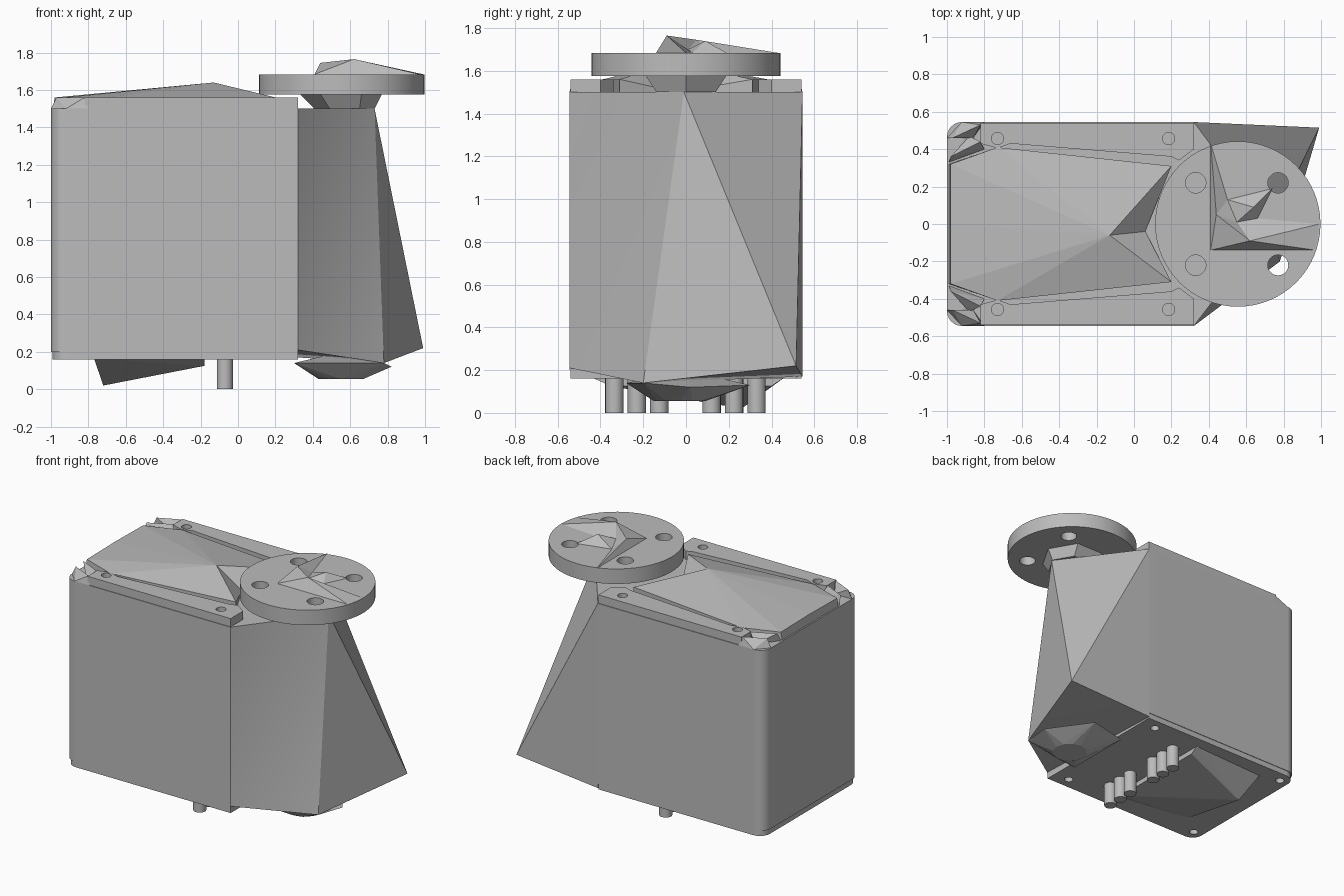
import bpy, bmesh, math

cube = bpy.data.objects.get("Cube")
if cube:
    bpy.data.objects.remove(cube, do_unlink=True)

GREY = (0.5, 0.5, 0.5, 1)
mat = bpy.data.materials.new("light grey plastic")
mat.use_nodes = True
mat.diffuse_color = GREY
mat.node_tree.nodes["Principled BSDF"].inputs["Base Color"].default_value = GREY


def finish(name, bm, smooth=False):
    """Turn a bmesh into a named, coloured object."""
    bmesh.ops.remove_doubles(bm, verts=bm.verts, dist=0.0005)
    bmesh.ops.recalc_face_normals(bm, faces=bm.faces)
    mesh = bpy.data.meshes.new(name)
    bm.to_mesh(mesh)
    bm.free()
    mesh.materials.append(mat)
    for poly in mesh.polygons:
        poly.use_smooth = smooth
    obj = bpy.data.objects.new(name, mesh)
    bpy.context.collection.objects.link(obj)
    if smooth:
        mesh.set_sharp_from_angle(angle=math.radians(30))
        weighted = obj.modifiers.new("even shading", "WEIGHTED_NORMAL")
        weighted.keep_sharp = True


def hull(name, points):
    """Faceted convex solid around a few points."""
    bm = bmesh.new()
    for p in points:
        bm.verts.new(p)
    bmesh.ops.convex_hull(bm, input=bm.verts[:])
    loose = [v for v in bm.verts if not v.link_faces]
    bmesh.ops.delete(bm, geom=loose, context="VERTS")
    finish(name, bm)


def facets(name, points, faces, smooth=False):
    """Surface from lettered points; each word in faces is one face."""
    bm = bmesh.new()
    verts = {key: bm.verts.new(p) for key, p in points.items()}
    for word in faces.split():
        bm.faces.new([verts[key] for key in word])
    finish(name, bm, smooth)


def mirror(side, *points):
    return [(x, side * y, z) for x, y, z in points]


def arc(cx, cy, r, start=0, end=360, n=32):
    full = end - start == 360
    steps = n if full else n + 1
    angles = [math.radians(start + (end - start) * i / n) for i in range(steps)]
    return [(cx + r * math.cos(a), cy + r * math.sin(a)) for a in angles]


def plate(name, outline, z0, z1, holes=()):
    """Extruded outline with round holes through it."""
    curve = bpy.data.curves.new(name, "CURVE")
    curve.dimensions = "2D"
    curve.fill_mode = "BOTH"
    curve.extrude = (z1 - z0) / 2
    for loop in [outline] + [arc(x, y, r, n=20) for x, y, r in holes]:
        spline = curve.splines.new("POLY")
        spline.points.add(len(loop) - 1)
        spline.use_cyclic_u = True
        for point, (x, y) in zip(spline.points, loop):
            point.co = (x, y, 0, 1)
    temp = bpy.data.objects.new(name + " outline", curve)
    bpy.context.collection.objects.link(temp)
    graph = bpy.context.evaluated_depsgraph_get()
    mesh = bpy.data.meshes.new_from_object(temp.evaluated_get(graph))
    bm = bmesh.new()
    bm.from_mesh(mesh)
    bmesh.ops.translate(bm, verts=bm.verts, vec=(0, 0, (z0 + z1) / 2))
    bpy.data.objects.remove(temp, do_unlink=True)
    bpy.data.curves.remove(curve)
    bpy.data.meshes.remove(mesh)
    finish(name, bm, smooth=True)


def case_outline(inset):
    """Rectangle with the two far corners rounded."""
    left, side, r = -1 + inset, 0.545 - inset / 2, 0.08
    return ([(0.32, -side), (0.32, side)]
            + arc(left + r, side - r, r, 90, 180, 6)
            + arc(left + r, r - side, r, 180, 270, 6))


# Main case and its underside plate with screw holes
plate("motor_case", case_outline(0), 0.2, 1.5)
plate("base_plate", case_outline(0.008), 0.16, 0.2,
      [(x, s * 0.46, 0.03) for x in (-0.92, 0.2) for s in (-1, 1)])

for side, label in ((1, "back"), (-1, "front")):
    # Half of the lid, rising to an off-centre peak with a notch behind it
    hull(label + "_lid",
         mirror(side, (-0.99, 0.32, 1.5), (-0.98, 0.32, 1.555), (-0.73, 0.41, 1.5),
                (-0.73, 0.41, 1.555), (0.2, 0.31, 1.5), (0.2, 0.31, 1.56))
         + [(-0.99, 0, 1.5), (-0.98, 0, 1.56), (-0.13, -0.06, 1.64), (0.06, -0.04, 1.5)])

    # Screw rail along the edge of the lid
    rail = [(-0.82, 0.54), (0.32, 0.54), (0.32, 0.4), (0.24, 0.34),
            (0.2, 0.36), (-0.66, 0.43), (-0.73, 0.405), (-0.82, 0.43)]
    plate(label + "_rail", [(x, side * y) for x, y in rail], 1.495, 1.56,
          [(x, side * 0.457, 0.033) for x in (-0.73, 0.185)])

    # Jagged corner pieces
    hull(label + "_corner_spike",
         mirror(side, (-0.99, 0.33, 1.5), (-0.98, 0.36, 1.56), (-0.88, 0.47, 1.5),
                (-0.8, 0.4, 1.5), (-0.82, 0.44, 1.56)))
    hull(label + "_corner_cap",
         mirror(side, (-1, 0.46, 1.5), (-0.92, 0.545, 1.5), (-0.8, 0.545, 1.5),
                (-0.82, 0.53, 1.56), (-0.97, 0.46, 1.56), (-0.86, 0.46, 1.5)))

# Faceted gearbox housing flaring towards the bottom
facets("gearbox",
       {"a": (0.32, -0.545, 1.5), "b": (0.32, -0.545, 0.21),
        "c": (0.32, 0.545, 1.5), "d": (0.32, 0.545, 0.17),
        "t": (0.73, -0.01, 1.5), "l": (0.78, -0.2, 0.14), "r": (0.99, 0.515, 0.22)},
       "abt blt tlr trc crd atc bld lrd abdc", smooth=True)

# Rounded bulge below the gearbox
hull("gearbox_bulge", [(0.3, 0.22, 0.14), (0.3, -0.28, 0.14), (0.82, 0.02, 0.12),
                       (0.6, 0.3, 0.13), (0.78, -0.2, 0.14), (0.55, 0, 0.2)]
     + [(x, y, 0.055) for x, y in arc(0.55, -0.03, 0.12, n=12)])

# Wedge on the underside of the case
hull("underside_wedge", [(-0.77, 0.43, 0.165), (-0.77, -0.35, 0.165), (-0.72, 0.26, 0.02),
                         (-0.18, 0.46, 0.165), (-0.18, -0.44, 0.165),
                         (-0.18, 0.4, 0.125), (-0.18, -0.35, 0.125)])

# Two groups of three contact pins
for group in (-0.23, 0.225):
    for step in (-1, 0, 1):
        plate("contact_pin", arc(-0.07, group + step * 0.105, 0.043, n=20), 0, 0.17)

# Output hub: faceted, wider at the top
hull("output_hub", [(x, y, 1.5) for x, y in arc(0.57, 0, 0.16, n=6)]
     + [(x, y, 1.58) for x, y in arc(0.55, 0, 0.22, n=6)])

# Output disc with four holes
plate("output_disc", arc(0.555, 0, 0.442, n=64), 1.575, 1.683,
      [(0.55 + i * 0.22, j * 0.22, 0.055) for i in (-1, 1) for j in (-1, 1)])

# Creased star on top of the disc
top = 1.684
facets("disc_star",
       {"a": (0.41, -0.14, top), "b": (0.97, -0.14, top), "c": (0.99, 0, top),
        "d": (0.66, 0.03, top), "e": (0.74, 0.19, top), "f": (0.5, 0.13, top),
        "g": (0.41, 0.43, top), "p": (0.62, -0.09, 1.765), "q": (0.64, 0.09, 1.74),
        "r": (0.44, 0.05, 1.745), "s": (0.55, 0.01, 1.7)},
       "abp bcp cdp dsp deq dqs efq fgr gar apr psr qfs frs")
